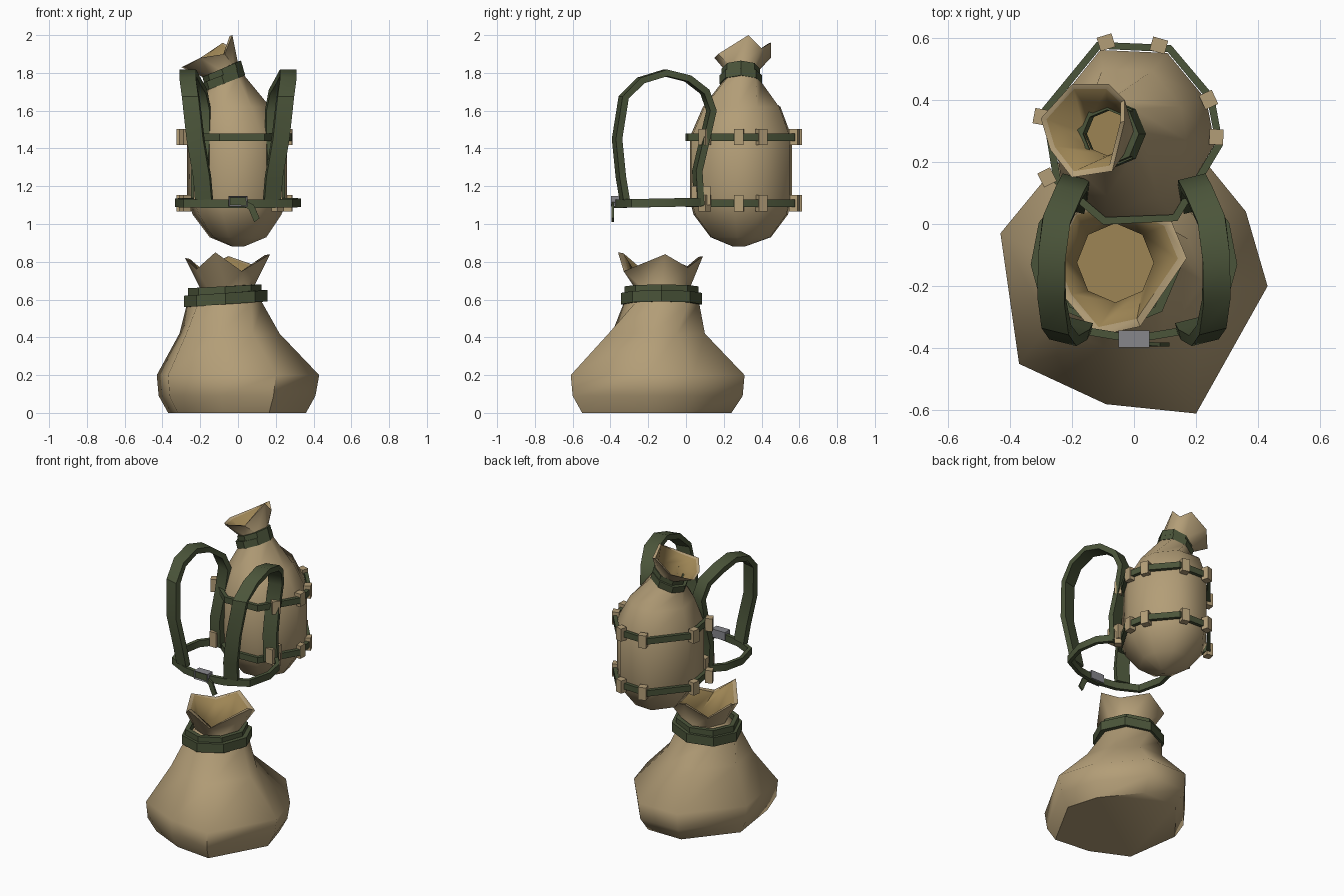
import bpy, bmesh, math
from mathutils import Vector, Matrix

if "Cube" in bpy.data.objects:
    bpy.data.objects.remove(bpy.data.objects["Cube"])


def material(name, rgb):
    m = bpy.data.materials.new(name)
    m.use_nodes = True
    m.diffuse_color = (*rgb, 1)
    m.node_tree.nodes["Principled BSDF"].inputs["Base Color"].default_value = (*rgb, 1)
    return m


CLOTH = material("tan cloth", (0.45, 0.34, 0.185))
LINING = material("dark lining", (0.34, 0.235, 0.09))
GREEN = material("green webbing", (0.07, 0.09, 0.042))
METAL = material("grey metal", (0.24, 0.24, 0.26))


def finish(name, bm, mats, angle):
    bmesh.ops.recalc_face_normals(bm, faces=bm.faces)
    mesh = bpy.data.meshes.new(name)
    bm.to_mesh(mesh)
    bm.free()
    for m in mats:
        mesh.materials.append(m)
    ob = bpy.data.objects.new(name, mesh)
    bpy.context.collection.objects.link(ob)
    bpy.ops.object.select_all(action="DESELECT")
    ob.select_set(True)
    bpy.context.view_layer.objects.active = ob
    bpy.ops.object.shade_smooth_by_angle(angle=math.radians(angle))
    return ob


def fit(outline, x0, x1, y0, y1, z, tilt=0):
    """Stretch an outline into a box at height z, optionally rising toward +x."""
    xs, ys = zip(*outline)
    u = [(x - min(xs)) / (max(xs) - min(xs)) for x in xs]
    v = [(y - min(ys)) / (max(ys) - min(ys)) for y in ys]
    return [Vector((x0 + a * (x1 - x0), y0 + b * (y1 - y0), z + tilt * (a - 0.5)))
            for a, b in zip(u, v)]


def shrink(ring, k, dz=0):
    c = sum(ring, Vector()) / len(ring)
    return [Vector((c.x + (p.x - c.x) * k, c.y + (p.y - c.y) * k, p.z + dz)) for p in ring]


def sack(name, rings, mouth):
    """Loft the outside, fold over the rim and go back down as lining."""
    neck = rings[-1]
    outer = rings + [mouth]
    loops = outer + [shrink(mouth, 0.88, -0.005), shrink(neck, 0.88), shrink(neck, 1.0, -0.12)]
    bm = bmesh.new()
    rows = [[bm.verts.new(p) for p in loop] for loop in loops]
    n = len(mouth)
    for i, (a, b) in enumerate(zip(rows, rows[1:])):
        for j in range(n):
            k = (j + 1) % n
            bm.faces.new((a[j], a[k], b[k], b[j])).material_index = int(i >= len(outer))
    bm.faces.new(rows[0])
    bm.faces.new(rows[-1]).material_index = 1
    return finish(name, bm, (CLOTH, LINING), 58)


def ribbon(name, pts, axis, width, thick, closed=False):
    """Sweep a flat rectangular strip along a path; width lies along axis."""
    pts = [Vector(p) for p in pts]
    axis = Vector(axis).normalized()
    n = len(pts)
    bm = bmesh.new()
    rows = []
    for i, p in enumerate(pts):
        a = pts[(i - 1) % n] if closed or i else p
        b = pts[(i + 1) % n] if closed or i < n - 1 else p
        out = (b - a).normalized().cross(axis).normalized()
        rows.append([bm.verts.new(p + axis * width / 2 * s + out * thick / 2 * t)
                     for s, t in ((-1, -1), (1, -1), (1, 1), (-1, 1))])
    for i in range(n if closed else n - 1):
        a, b = rows[i], rows[(i + 1) % n]
        for j in range(4):
            k = (j + 1) % 4
            bm.faces.new((a[j], a[k], b[k], b[j]))
    if not closed:
        bm.faces.new(rows[0])
        bm.faces.new(rows[-1])
    return finish(name, bm, (GREEN,), 35)


def block(name, loc, size, turn, mat):
    bm = bmesh.new()
    bmesh.ops.create_cube(bm, size=1, matrix=Matrix.Translation(loc)
                          @ Matrix.Rotation(turn, 4, "Z") @ Matrix.Diagonal((*size, 1)))
    return finish(name, bm, (mat,), 30)


# Lower sack: eight-sided base, gathered neck and a ragged open mouth
base = [(.43, -.2), (.36, .04), (.14, .31), (-.15, .31),
        (-.43, -.03), (-.37, -.45), (-.09, -.58), (.2, -.61)]
mouth = [Vector(p) for p in (
    (.17, -.11, .84), (.12, .01, .77), (-.05, .09, .83), (-.2, .05, .76),
    (-.28, -.1, .82), (-.22, -.24, .76), (-.12, -.36, .85), (.02, -.33, .75))]
octagon = [(math.cos(i * math.pi / 4), math.sin(i * math.pi / 4)) for i in range(8)]
sack("lower_sack", [
    fit(base, -.37, .36, -.55, .24, 0),
    fit(base, -.42, .41, -.6, .3, .09),
    fit(base, -.43, .43, -.61, .31, .2),
    fit(base, -.31, .22, -.41, .1, .42),
    fit(octagon, -.27, .13, -.33, .07, .58),
    fit(octagon, -.2, .08, -.27, .02, .66)], mouth)
ribbon("lower_sack_tie", fit(octagon, -.27, .14, -.33, .07, .605, .03), (0, 0, 1), .06, .03, True)
ribbon("lower_sack_tie_top", fit(octagon, -.25, .11, -.31, .05, .645, .02), (0, 0, 1), .05, .03, True)

# Carried pack: rounded bottom, straight middle and a leaning neck
shape = [(.29, .26), (.26, .41), (.12, .57), (-.12, .58),
         (-.3, .37), (-.26, .14), (-.1, .01), (.14, .02)]
pack_mouth = [Vector(p) for p in (
    (-.03, .33, 2), (-.03, .4, 1.93), (-.08, .45, 1.96), (-.2, .45, 1.88),
    (-.3, .34, 1.83), (-.27, .24, 1.84), (-.2, .15, 1.88), (-.07, .17, 1.9))]
sack("carried_pack", [
    fit(shape, -.03, .03, .25, .31, .88),
    fit(shape, -.15, .15, .13, .45, .93),
    fit(shape, -.24, .23, .04, .54, 1.05),
    fit(shape, -.27, .26, .02, .56, 1.13),
    fit(shape, -.27, .26, .02, .56, 1.46),
    fit(shape, -.22, .17, .09, .5, 1.62),
    fit(octagon, -.18, .03, .19, .4, 1.75, .08),
    fit(octagon, -.17, .0, .21, .38, 1.81, .08)], pack_mouth)
for name, z, grow in (("pack_tie", 1.765, 0), ("pack_tie_top", 1.8, -.01)):
    ribbon(name, fit(octagon, -.18 - grow, .02 + grow, .19 - grow, .39 + grow, z, .08),
           (-.3, 0, 1), .045, .025, True)

# Two belts round the pack, each held by cloth loops
loops = [(-.09, .585), (.08, .575), (.24, .4), (.265, .28), (-.3, .345), (-.28, .15), (.21, .1)]
for level, z in (("lower", 1.11), ("upper", 1.46)):
    ribbon(f"{level}_pack_belt", fit(shape, -.285, .275, .01, .575, z), (0, 0, 1), .04, .025, True)
    for i, (x, y) in enumerate(loops):
        block(f"{level}_belt_loop_{i + 1}", (x, y, z), (.045, .05, .085),
              math.atan2(y - .29, x), CLOTH)
for s, side in ((1, "left"), (-1, "right")):
    block(f"{side}_strap_anchor", (s * .21, .08, 1.15), (.05, .1, .1), 0, CLOTH)

# Shoulder straps arching forward from the pack to the waist belt
path = [(.2, .07, 1.1), (.2, .06, 1.28), (.19, .1, 1.45), (.19, .135, 1.6), (.21, .1, 1.7),
        (.25, .01, 1.77), (.265, -.11, 1.8), (.265, -.24, 1.76), (.25, -.33, 1.67),
        (.225, -.365, 1.45), (.19, -.345, 1.25), (.18, -.325, 1.13)]
for s, side in ((1, "left"), (-1, "right")):
    ribbon(f"{side}_shoulder_strap", [(s * x, y, z) for x, y, z in path],
           (1, s * .25, 0), .09, .035)

# Waist belt with buckle and loose tail
half = [(.21, .1), (.295, .0), (.32, -.13), (.28, -.28), (.15, -.345)]
waist = half + [(0, -.37)] + [(-x, y) for x, y in reversed(half)]
ribbon("waist_belt", [(x, y, 1.115 + .02 * y) for x, y in waist], (0, 0, 1), .045, .025)
ribbon("belt_tail", [(.03, -.385, 1.11), (.07, -.388, 1.09), (.1, -.388, 1.02)],
       (.8, 0, .6), .035, .012)
bm = bmesh.new()
bmesh.ops.create_cube(bm, size=1, matrix=Matrix.Translation((0, -.37, 1.12))
                      @ Matrix.Diagonal((.1, .055, .055, 1)))
front = [f for f in bm.faces if f.normal.y < -.9]
bmesh.ops.inset_region(bm, faces=front, thickness=.01, depth=-.008)
front[0].material_index = 1
finish("buckle", bm, (METAL, GREEN), 30)
